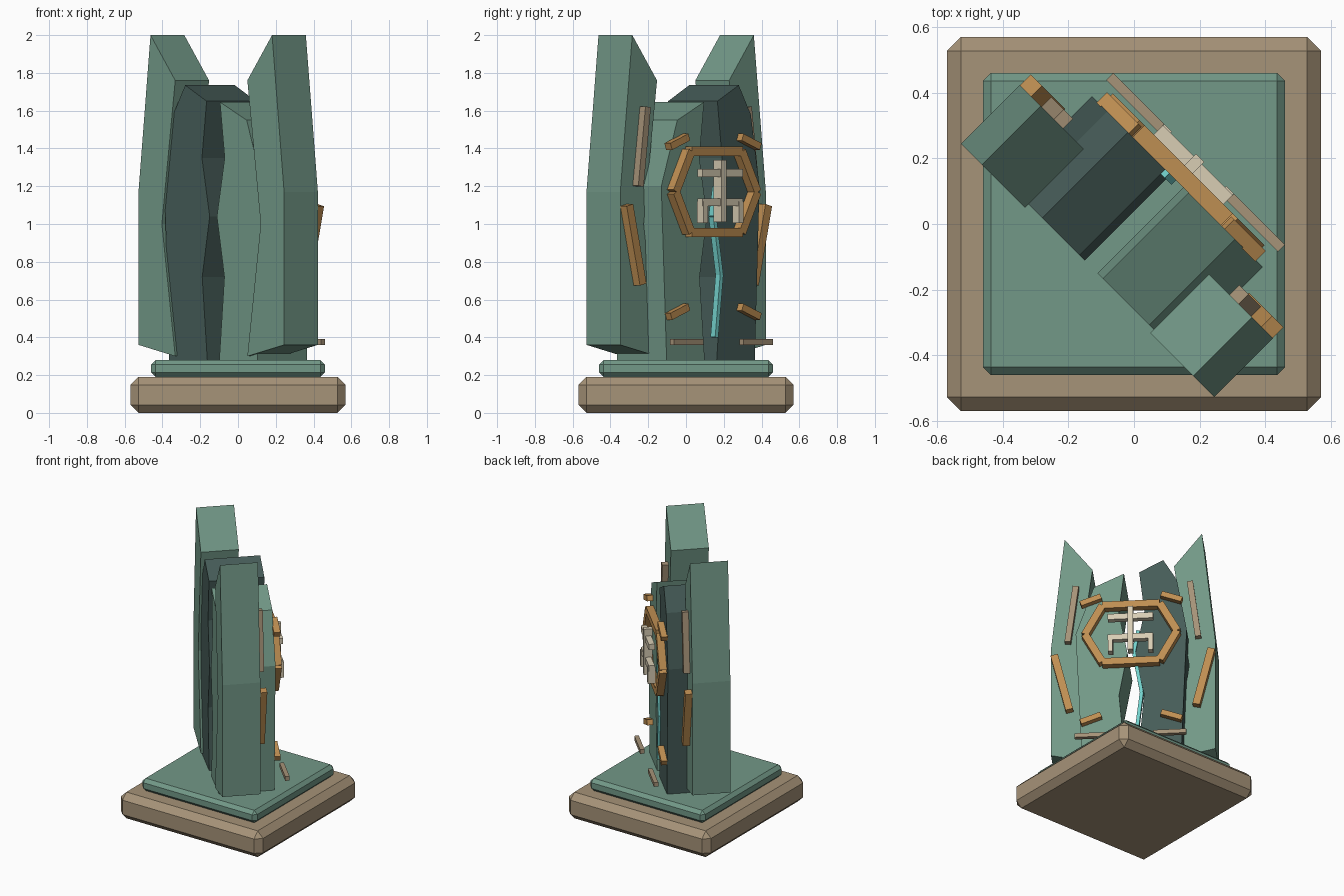
import bpy, bmesh, math
from mathutils import Vector

cube = bpy.data.objects.get("Cube")
if cube:
    bpy.data.objects.remove(cube, do_unlink=True)


def material(name, rgb):
    lin = [(c / 255 / 12.92) if c < 11 else ((c / 255 + 0.055) / 1.055) ** 2.4 for c in rgb]
    m = bpy.data.materials.new(name)
    m.use_nodes = True
    m.diffuse_color = (*lin, 1)
    m.node_tree.nodes["Principled BSDF"].inputs["Base Color"].default_value = (*lin, 1)
    return m


green = material("weathered_green", (114, 152, 135))
dark = material("dark_green", (70, 92, 88))
stone = material("tan_stone", (166, 147, 120))
copper = material("copper", (190, 142, 82))
cream = material("cream", (216, 205, 180))
cyan = material("cyan_glow", (115, 208, 203))

R = math.sqrt(0.5)


def finish(name, bm, mat):
    bmesh.ops.recalc_face_normals(bm, faces=bm.faces)
    me = bpy.data.meshes.new(name)
    bm.to_mesh(me)
    bm.free()
    me.materials.append(mat)
    ob = bpy.data.objects.new(name, me)
    bpy.context.collection.objects.link(ob)
    return ob


def prism(name, profile, n0, n1, mat):
    """Extrude a (u, z) profile along the diagonal facing direction n."""
    bm = bmesh.new()
    rings = [[bm.verts.new(((u + n) * R, (n - u) * R, z)) for u, z in profile] for n in (n0, n1)]
    bm.faces.new(rings[0])
    bm.faces.new(rings[1][::-1])
    for i in range(len(profile)):
        j = (i + 1) % len(profile)
        bm.faces.new((rings[0][i], rings[0][j], rings[1][j], rings[1][i]))
    return finish(name, bm, mat)


def bar(name, p, q, width, n0, n1, mat):
    """Straight rectangular bar from p to q in the (u, z) plane."""
    p, q = Vector(p), Vector(q)
    d = (q - p).normalized() * width / 2
    s = Vector((-d.y, d.x))
    prism(name, [p - s, q - s, q + s, p + s], n0, n1, mat)


def slab(name, half, z0, z1, bevel, mat):
    bm = bmesh.new()
    bmesh.ops.create_cube(bm, size=1)
    for v in bm.verts:
        v.co = (v.co.x * 2 * half, v.co.y * 2 * half, (z0 + z1) / 2 + v.co.z * (z1 - z0))
    bmesh.ops.bevel(bm, geom=bm.edges[:], offset=bevel, segments=1, affect='EDGES')
    finish(name, bm, mat)


# Stepped base
slab("base", 0.57, 0, 0.19, 0.043, stone)
slab("base_plate", 0.46, 0.19, 0.28, 0.024, green)

# Inner slabs separated by a jagged crack
crack = [(0.045, 0.28), (0.083, 0.72), (0.027, 1.04), (0.085, 1.35)]
prism("inner_slab_dark", [(-0.33, 0.28)] + [(-u, z) for u, z in crack] +
      [(-0.05, 1.65), (-0.21, 1.735), (-0.30, 1.58), (-0.365, 1.2)], -0.185, 0.185, dark)
prism("inner_slab_green", [(0.33, 0.28)] + crack +
      [(0.05, 1.645), (0.25, 1.55), (0.37, 1.2)], -0.185, 0.185, green)

# Glowing seam along the crack
seam = [(-0.03, 0.40), (-0.068, 0.73), (-0.016, 1.04), (-0.045, 1.2)]
for i, (p, q) in enumerate(zip(seam, seam[1:])):
    bar(f"glow_seam_{i}", p, q, 0.024, 0.165, 0.2, cyan)

# Mirrored outer pillars with their trim
outer = [(0.545, 0.36), (0.27, 0.30), (0.37, 1.0), (0.27, 1.76), (0.455, 2.0), (0.545, 1.17)]
for side, s in (("left", -1), ("right", 1)):
    prism(f"pillar_{side}", [(s * u, z) for u, z in outer], -0.2, 0.053, green)
    bar(f"pillar_upper_strip_{side}", (s * 0.378, 1.62), (s * 0.432, 1.2), 0.04, 0.05, 0.095, stone)
    bar(f"pillar_lower_strip_{side}", (s * 0.52, 1.1), (s * 0.42, 0.68), 0.05, 0.05, 0.1, copper)
    bar(f"foot_bar_{side}", (s * 0.15, 0.375), (s * 0.37, 0.375), 0.03, 0.25, 0.28, stone)
    for level, z in (("upper", 1.435), ("lower", 0.535)):
        bar(f"clamp_{level}_{side}", (s * 0.335, z - 0.025), (s * 0.2, z + 0.025),
            0.038, 0.18, 0.225, copper)

# Hexagonal emblem frame
ring = [(0.305, 1.17), (0.19, 1.385), (-0.19, 1.385), (-0.305, 1.17), (-0.19, 0.955), (0.19, 0.955)]
for i, p in enumerate(ring):
    bar(f"emblem_frame_{i}", p, ring[(i + 1) % 6], 0.05, 0.185, 0.235, copper)

# Emblem bars
bar("emblem_post", (0, 1.01), (0, 1.34), 0.035, 0.225, 0.285, cream)
for name, z in (("upper", 1.27), ("lower", 1.115)):
    bar(f"emblem_crossbar_{name}", (-0.15, z), (0.15, z), 0.042, 0.235, 0.275, cream)
for side, u in (("left", -0.133), ("right", 0.133)):
    bar(f"emblem_leg_{side}", (u, 1.005), (u, 1.12), 0.032, 0.23, 0.28, cream)
